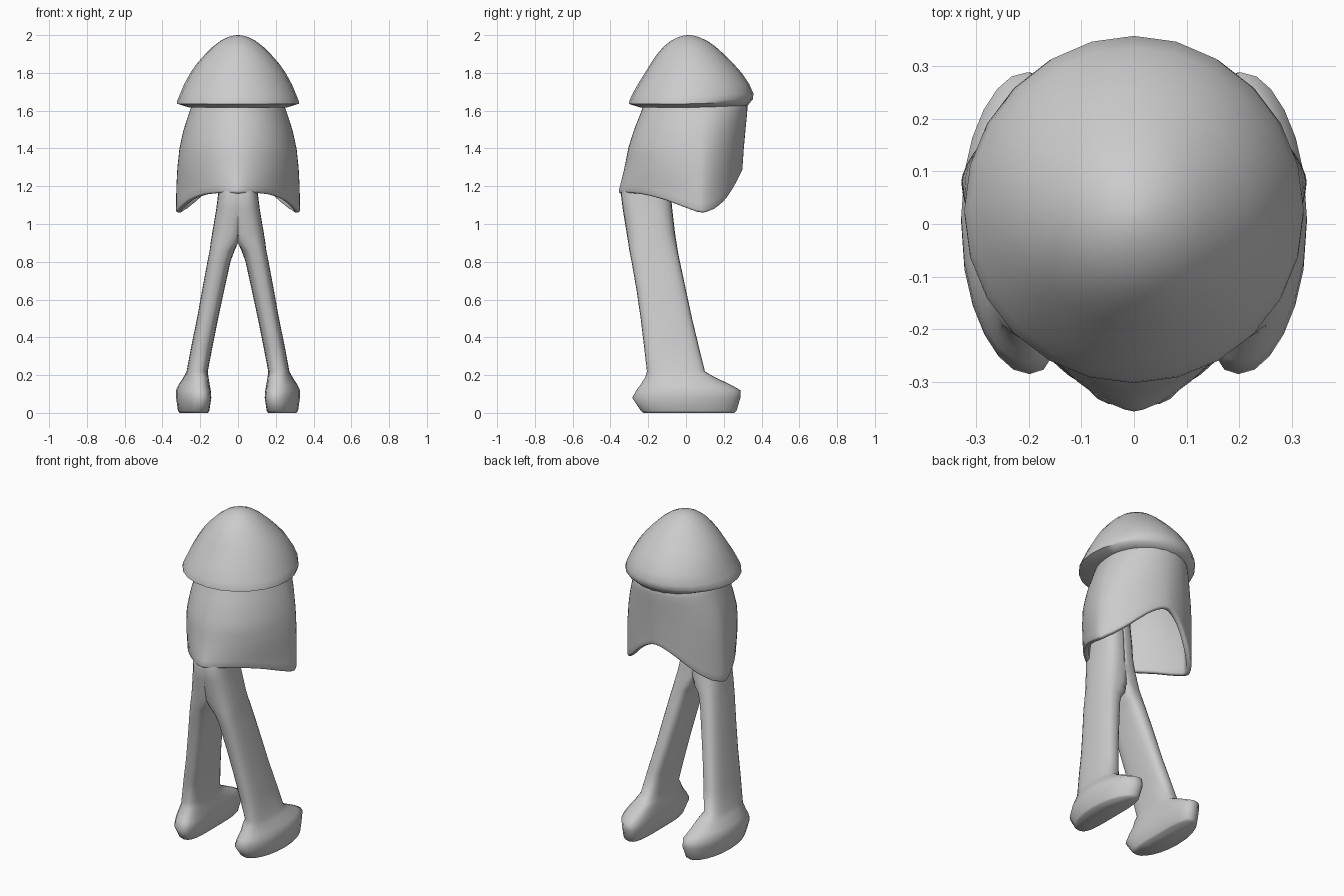
import bpy, bmesh, math

if "Cube" in bpy.data.objects:
    bpy.data.objects.remove(bpy.data.objects["Cube"])

grey = bpy.data.materials.new("plain_grey")
grey.diffuse_color = (0.6, 0.6, 0.6, 1)
grey.use_nodes = True
grey.node_tree.nodes["Principled BSDF"].inputs["Base Color"].default_value = grey.diffuse_color


def lerp(table, k):
    """Interpolate a row of values from a table sorted by its first column."""
    if k <= table[0][0]:
        return table[0][1:]
    for a, b in zip(table, table[1:]):
        if k <= b[0]:
            t = (k - a[0]) / (b[0] - a[0])
            return [p + (q - p) * t for p, q in zip(a[1:], b[1:])]
    return table[-1][1:]


def power(v, e):
    return math.copysign(abs(v) ** e, v)


def oval(angle, x0, x1, y0, y1, cy, front_p=2.0, back_p=2.0):
    """Point on an oval with separate front and back lengths and squareness."""
    c, s = math.cos(angle), math.sin(angle)
    p = back_p if s > 0 else front_p
    x = (x0 + x1) / 2 + (x1 - x0) / 2 * power(c, 2 / p)
    y = cy + (y1 - cy if s > 0 else cy - y0) * power(s, 2 / p)
    return x, y


def loft(name, rings, cap_first=True, cap_last=True, angle=50):
    bm = bmesh.new()
    rows = [[bm.verts.new(p) for p in ring] for ring in rings]
    n = len(rows[0])
    for a, b in zip(rows, rows[1:]):
        for i in range(n):
            j = (i + 1) % n
            bm.faces.new((a[i], a[j], b[j], b[i]))
    if cap_first:
        bm.faces.new(rows[0][::-1])
    if cap_last:
        bm.faces.new(rows[-1])
    bmesh.ops.recalc_face_normals(bm, faces=bm.faces)
    me = bpy.data.meshes.new(name)
    bm.to_mesh(me)
    bm.free()
    me.materials.append(grey)
    ob = bpy.data.objects.new(name, me)
    bpy.context.collection.objects.link(ob)
    bpy.ops.object.select_all(action='DESELECT')
    ob.select_set(True)
    bpy.context.view_layer.objects.active = ob
    bpy.ops.object.shade_smooth_by_angle(angle=math.radians(angle))
    return ob


def angles(n):
    return [2 * math.pi * i / n for i in range(n)]


# Domed cap with an undercut rim: z, half width, front y, back y
dome = [(1.615, .20, -.19, .28), (1.616, .26, -.24, .325), (1.636, .322, -.302, .342),
        (1.65, .322, -.30, .354), (1.68, .310, -.288, .357), (1.74, .285, -.255, .335),
        (1.80, .252, -.217, .295), (1.85, .217, -.187, .25), (1.90, .173, -.153, .20),
        (1.94, .132, -.118, .155), (1.97, .092, -.08, .112), (1.99, .052, -.04, .068),
        (1.998, .022, -.01, .037), (2.0, .004, .01, .018)]
rings = []
for z, w, y0, y1 in dome:
    ring = []
    for a in angles(24):
        x, y = oval(a, -w, w, y0, y1, (y0 + y1) / 2)
        lift = .03 * max(0, y) if z < 1.7 else 0     # rim rises toward the back
        ring.append((x, y, z + lift))
    rings.append(ring)
loft("cap", rings)

# Hollow body shell: z, half width, front y, back y, front and back roundness
shell = [(1.06, .328, -.362, .292, 1.48, 1.6), (1.17, .327, -.358, .294, 1.48, 1.62),
         (1.2, .326, -.35, .295, 1.55, 1.64), (1.3, .321, -.325, .299, 1.75, 1.7),
         (1.4, .31, -.306, .306, 1.9, 1.76), (1.5, .288, -.275, .315, 1.95, 1.85),
         (1.6, .255, -.235, .325, 2, 2), (1.64, .24, -.222, .325, 2, 2)]
# Lower edge: y, height
hem = [(-.30, 1.165), (-.22, 1.155), (-.12, 1.13), (0, 1.085), (.06, 1.064), (.1, 1.06),
       (.16, 1.082), (.21, 1.125), (.25, 1.185), (.28, 1.24), (.298, 1.278)]


def shell_point(a, z):
    w, y0, y1, fp, bp = lerp(shell, z)
    return oval(a, -w, w, y0, y1, .08, fp, bp)


rings = []
for k in range(13):
    ring = []
    for a in angles(56):
        low = 1.15
        for _ in range(8):
            low = lerp(hem, shell_point(a, low)[1])[0]
        z = low + (1.64 - low) * k / 12
        ring.append((*shell_point(a, z), z))
    rings.append(ring)
body = loft("body_shell", rings, False, False, 60)
thick = body.modifiers.new("thickness", 'SOLIDIFY')
thick.thickness = .03
thick.offset = -1
bev = body.modifiers.new("rounded_hem", 'BEVEL')
bev.width = .01
bev.segments = 2
bev.limit_method = 'ANGLE'
bev.angle_limit = math.radians(60)

# Leg and foot in one piece: z, inner x, outer x, front y, back y
leg = [(0, .16, .31, -.225, .255), (.012, .152, .318, -.24, .268),
       (.08, .142, .328, -.285, .288), (.12, .145, .328, -.262, .288),
       (.15, .15, .314, -.24, .235), (.19, .157, .288, -.215, .15),
       (.22, .16, .272, -.207, .10), (.35, .135, .248, -.222, .068),
       (.5, .105, .217, -.24, .032), (.65, .073, .19, -.262, .0),
       (.8, .04, .162, -.288, -.032), (.86, .018, .15, -.3, -.044),
       (.9, -.02, .145, -.306, -.05), (.95, -.06, .137, -.314, -.058),
       (1.08, -.08, .115, -.335, -.073), (1.16, -.08, .105, -.345, -.08),
       (1.25, -.08, .10, -.318, -.085), (1.4, -.08, .09, -.28, -.10)]
rings = []
for z, x0, x1, y0, y1 in leg:
    cy = (y0 + y1) / 2
    p = 2.3 if z < .17 else 2.8
    ring = []
    for a in angles(24):
        x, y = oval(a, x0, x1, y0, y1, cy, p, p)
        if z < .2:
            x -= .45 * (y - cy) ** 2                 # both foot tips curve inward
        ring.append((max(x, 0), y, z))
    rings.append(ring)
legs = loft("legs_and_feet", rings, angle=75)
mirror = legs.modifiers.new("mirror", 'MIRROR')
mirror.use_mirror_merge = False
